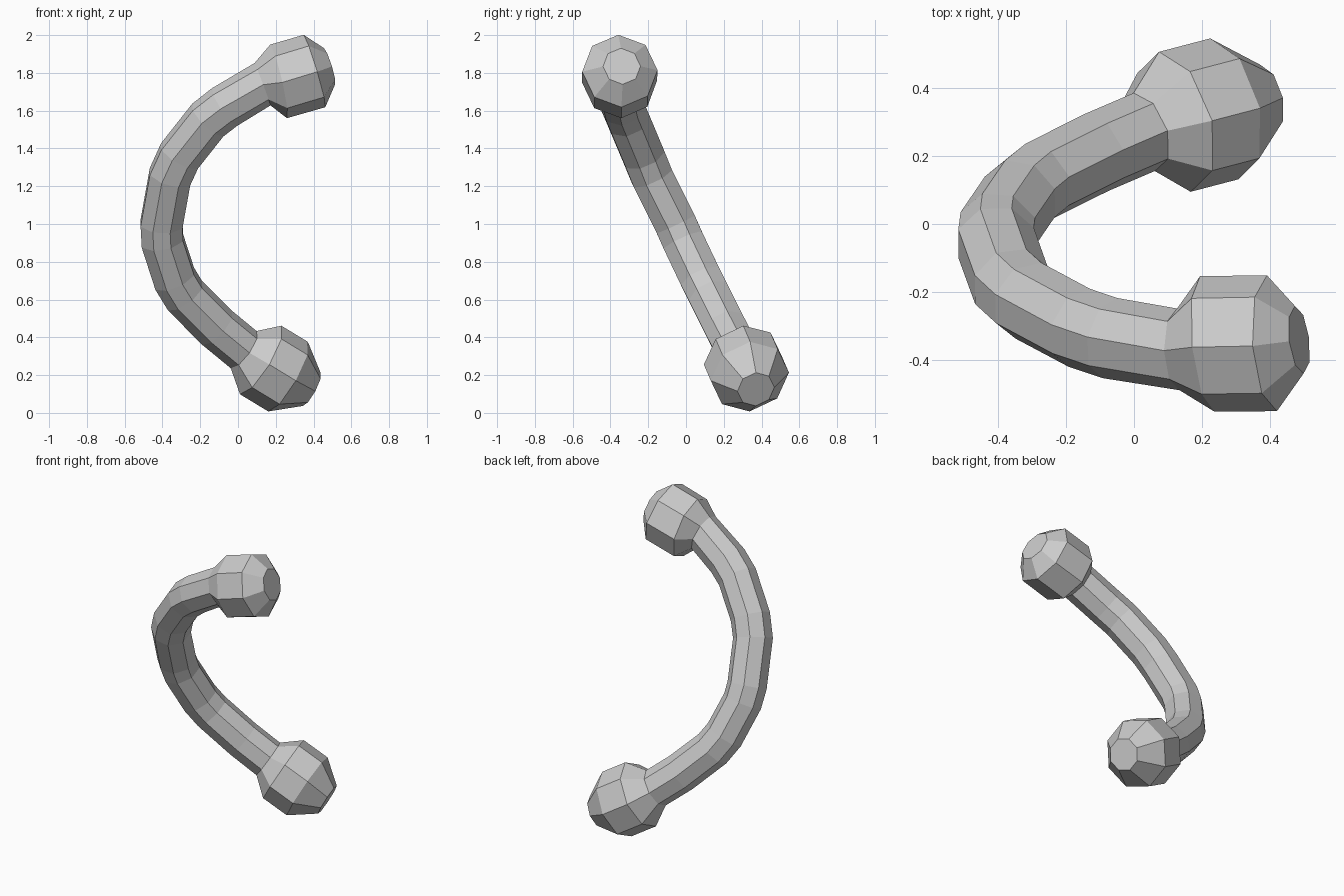
import bpy, bmesh, math
from mathutils import Vector

cube = bpy.data.objects.get("Cube")
if cube:
    bpy.data.objects.remove(cube, do_unlink=True)

SIDES = 8
BAR = 0.12     # radius of the bar
END = 0.1      # radius of the flat knob ends
TOP, LOW = 0.2, 0.212  # radii of the two knobs

# Centre line from the upper knob to the lower knob: x, y, z, radius
path = [
    (0.485, -0.34, 1.835, END), (0.405, -0.35, 1.81, TOP), (0.215, -0.352, 1.755, TOP),
    (0.13, -0.368, 1.74, BAR), (-0.07, -0.335, 1.62, BAR), (-0.16, -0.305, 1.55, BAR),
    (-0.31, -0.225, 1.36, BAR), (-0.36, -0.18, 1.25, BAR), (-0.405, -0.055, 1.0, BAR),
    (-0.40, -0.015, 0.91, BAR), (-0.335, 0.08, 0.71, BAR), (-0.28, 0.125, 0.62, BAR),
    (-0.11, 0.21, 0.45, BAR), (0.03, 0.27, 0.335, BAR),
    (0.12, 0.3, 0.28, LOW), (0.265, 0.338, 0.192, LOW), (0.39, 0.37, 0.125, END),
]
centres = [Vector(p[:3]) for p in path]
plane_normal = Vector((0, 0.9, 0.43))

# Sweep an octagon along the centre line
bm = bmesh.new()
rings = []
for i, centre in enumerate(centres):
    before = centres[max(i - 1, 0)]
    after = centres[min(i + 1, len(centres) - 1)]
    # average the directions of the two neighbouring segments
    tangent = ((centre - before).normalized() + (after - centre).normalized()).normalized()
    u = (plane_normal - tangent * plane_normal.dot(tangent)).normalized()
    v = tangent.cross(u)
    ring = []
    for k in range(SIDES):
        a = math.tau * (k + 0.5) / SIDES
        ring.append(bm.verts.new(centre + path[i][3] * (u * math.cos(a) + v * math.sin(a))))
    rings.append(ring)

for r0, r1 in zip(rings, rings[1:]):
    for k in range(SIDES):
        n = (k + 1) % SIDES
        bm.faces.new((r0[k], r0[n], r1[n], r1[k]))

# Flat knob ends
bm.faces.new(rings[0])
bm.faces.new(rings[-1])
bmesh.ops.recalc_face_normals(bm, faces=bm.faces)

mesh = bpy.data.meshes.new("curved_bar_with_knobs")
bm.to_mesh(mesh)
bm.free()
bar = bpy.data.objects.new("curved_bar_with_knobs", mesh)
bpy.context.collection.objects.link(bar)

# Plain grey
grey = bpy.data.materials.new("light_grey")
grey.use_nodes = True
colour = (0.6, 0.6, 0.6, 1)
grey.diffuse_color = colour
grey.node_tree.nodes["Principled BSDF"].inputs["Base Color"].default_value = colour
mesh.materials.append(grey)
